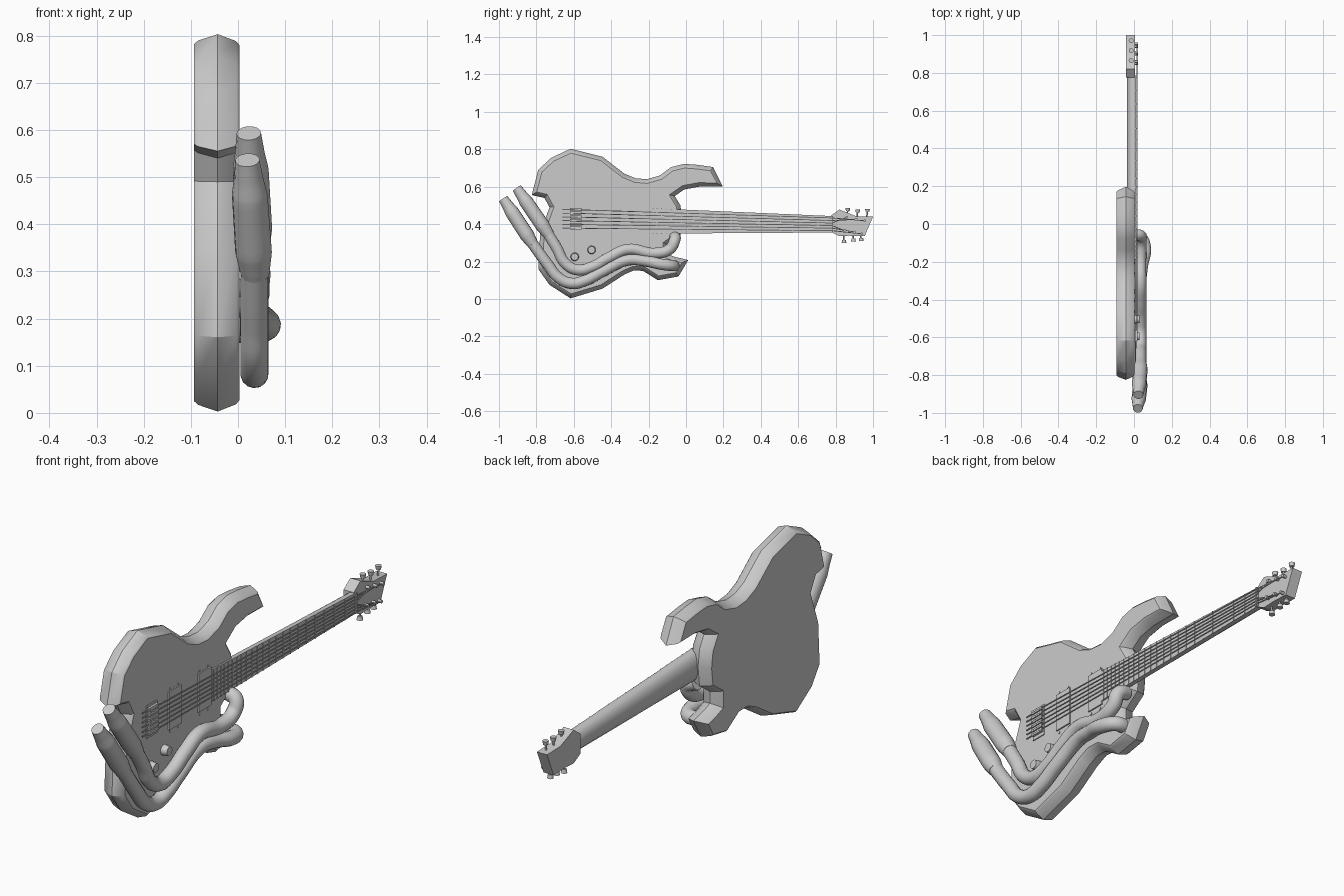
import bpy, bmesh, math
from mathutils import Vector

if "Cube" in bpy.data.objects:
    bpy.data.objects.remove(bpy.data.objects["Cube"])


def finish(name, bm, angle=30):
    bmesh.ops.recalc_face_normals(bm, faces=bm.faces)
    me = bpy.data.meshes.new(name)
    bm.to_mesh(me)
    bm.free()
    ob = bpy.data.objects.new(name, me)
    bpy.context.collection.objects.link(ob)
    bpy.ops.object.select_all(action='DESELECT')
    ob.select_set(True)
    bpy.context.view_layer.objects.active = ob
    bpy.ops.object.shade_smooth_by_angle(angle=math.radians(angle))
    return ob


def inset(pts, d):
    # move a clockwise (y, z) outline inward by d
    out = []
    for i, p in enumerate(pts):
        p = Vector(p)
        a = (p - Vector(pts[i - 1])).normalized()
        b = (Vector(pts[(i + 1) % len(pts)]) - p).normalized()
        n = Vector((a.y + b.y, -a.x - b.x)).normalized()
        k = max(0.6, n.dot(Vector((a.y, -a.x))))
        out.append(p + n * d / k)
    return out


def loft(name, rings, angle=30):
    # skin a list of equal-length 3D rings and cap both ends
    bm = bmesh.new()
    vs = [[bm.verts.new(c) for c in r] for r in rings]
    n = len(vs[0])
    for a, b in zip(vs, vs[1:]):
        for i in range(n):
            bm.faces.new((a[i], a[(i + 1) % n], b[(i + 1) % n], b[i]))
    bm.faces.new(vs[0])
    bm.faces.new(vs[-1])
    return finish(name, bm, angle)


def slab(name, pts, layers, angle=30):
    return loft(name, [[(x, p[0], p[1]) for p in inset(pts, d)] for x, d in layers], angle)


def box(name, lo, hi):
    y0, z0, y1, z1 = lo[1], lo[2], hi[1], hi[2]
    return slab(name, [(y0, z0), (y0, z1), (y1, z1), (y1, z0)], [(lo[0], 0), (hi[0], 0)])


def rod(name, a, b, r1, r2=None, n=12):
    a, b = Vector(a), Vector(b)
    q = (b - a).to_track_quat('Z', 'Y')
    ring = lambda c, r: [c + q @ Vector((r * math.cos(t), r * math.sin(t), 0))
                         for t in (2 * math.pi * i / n for i in range(n))]
    return loft(name, [ring(a, r1), ring(b, r2 or r1)], 50)


def tube(name, pts, radii):
    cu = bpy.data.curves.new(name, 'CURVE')
    cu.dimensions = '3D'
    cu.bevel_depth = 1.0
    cu.bevel_resolution = 5
    cu.resolution_u = 8
    cu.use_fill_caps = True
    sp = cu.splines.new('BEZIER')
    sp.bezier_points.add(len(pts) - 1)
    for i, (p, bp) in enumerate(zip(pts, sp.bezier_points)):
        bp.co = p
        bp.handle_left_type = bp.handle_right_type = 'AUTO'
        bp.radius = radii[i]
    ob = bpy.data.objects.new(name, cu)
    bpy.context.collection.objects.link(ob)
    return ob


# Body with a chamfered rim
outline = [(-.79, .69), (-.72, .755), (-.617, .803), (-.446, .76), (-.33, .67), (-.27, .645),
           (-.21, .64), (-.14, .66), (-.08, .705), (-.01, .722), (.06, .717), (.145, .705),
           (.197, .60), (.07, .60), (-.01, .585), (-.06, .55), (-.03, .50), (-.02, .425),
           (-.03, .34), (-.10, .29), (-.10, .24), (-.06, .225), (.012, .208), (-.04, .12),
           (-.15, .10), (-.23, .15), (-.28, .152), (-.33, .13), (-.446, .055), (-.617, .003),
           (-.73, .075), (-.79, .16), (-.78, .35), (-.73, .49), (-.757, .54), (-.825, .555)]
slab("body", outline, [(-.093, .02), (-.085, .013), (-.043, 0), (-.004, .014), (.003, .022)])

# Half-round neck with fingerboard
def centre(y):
    return .417 - .018 * (y + .19) / .97
def half(y):
    return .068 - .024 * (y + .19) / .97

neck = []
for y in (-.19, .3, .79):
    c, h = centre(y), half(y)
    neck.append([(-.002 - .036 * math.sin(t), y, c + h * math.cos(t))
                 for t in (math.pi * i / 10 for i in range(11))])
loft("neck", neck)
loft("fingerboard", [[(x, y, centre(y) + s * half(y)) for x, s in
                      ((-.002, -1), (-.002, 1), (.010, 1), (.010, -1))] for y in (-.19, .78)])
for i in range(22):
    y = .78 - 1.33 * (1 - 2 ** (-(i + 1) / 12))
    if y > -.18:
        h = half(y)
        box("fret", (.009, y - .002, centre(y) - h), (.0125, y + .002, centre(y) + h))
box("nut", (-.002, .775, .357), (.015, .785, .443))

# Headstock
slab("headstock", [(.775, .445), (.82, .478), (.91, .442), (1.0, .44), (.955, .335),
                   (.87, .338), (.82, .335), (.775, .358)], [(-.043, 0), (.005, 0)])

# Tuners and strings
posts = [(.94, .348), (.90, .358), (.85, .365), (.86, .437), (.91, .425), (.955, .418)]
keys = [(.937, .32), (.895, .318), (.845, .308), (.865, .476), (.918, .468), (.97, .472)]
for i, ((py, pz), (ky, kz)) in enumerate(zip(posts, keys)):
    s = 1 if i > 2 else -1
    rod("tuner_post", (0, py, pz), (.022, py, pz), .007)
    rod("tuner_shaft", (-.015, ky - .005, pz), (-.015, ky, kz), .004, n=8)
    rod("tuner_button", (-.015, ky, kz - .006 * s), (-.015, ky, kz + .010 * s), .010, .013)
    k = (i - 2.5) / 2.5
    a = (.016, -.62, .428 + k * .05)
    b = (.016, .78, centre(.78) + k * .034)
    rod("string", a, b, .0025, n=6)
    rod("string_end", b, (.015, py, pz), .0025, n=6)
    # bridge saddle
    box("saddle", (.003, -.62, a[2] - .008), (.017, -.56, a[2] + .008))
    rod("saddle_screw", (.010, -.66, a[2]), (.010, -.61, a[2]), .003, n=6)

# Bridge plate and pickups
box("bridge_plate", (0, -.625, .355), (.007, -.555, .495))
for y in (-.435, -.235):
    box("pickup", (0, y - .042, .335), (.009, y + .042, .50))
    for dy in (-.028, .028):
        for z in (.322, .508):
            rod("pickup_screw", (0, y + dy, z), (.006, y + dy, z), .005, n=8)

# Control knobs
for y, z in ((-.595, .225), (-.505, .262)):
    rod("knob", (0, y, z), (.03, y, z), .023, .019, 16)

# Exhaust pipes running from the lower horn to the tail
pipes = {
    "lower_pipe": [(-.01, -.065, .178), (.035, -.07, .178), (.06, -.125, .184), (.045, -.22, .203),
                   (.035, -.31, .208), (.035, -.45, .145), (.035, -.54, .098), (.035, -.61, .083),
                   (.035, -.68, .112), (.035, -.74, .185), (.035, -.83, .31)],
    "upper_pipe": [(-.01, -.06, .335), (.032, -.06, .315), (.037, -.085, .268), (.035, -.17, .244),
                   (.035, -.31, .265), (.035, -.41, .222), (.035, -.50, .172), (.035, -.58, .155),
                   (.035, -.645, .19), (.035, -.69, .27), (.035, -.745, .36)],
}
tips = {"lower_pipe": (.02, -.977, .536), "upper_pipe": (.023, -.905, .593)}
for name, path in pipes.items():
    tube(name, path, [.03] * len(path))
    a, b = Vector(path[-1]), Vector(tips[name])
    a += (a - b) * .08
    steps = (0, .06, .2, .7, .85, 1)
    tube(name.replace("pipe", "muffler"), [a.lerp(b, t) for t in steps],
         (.030, .033, .039, .038, .031, .026))
